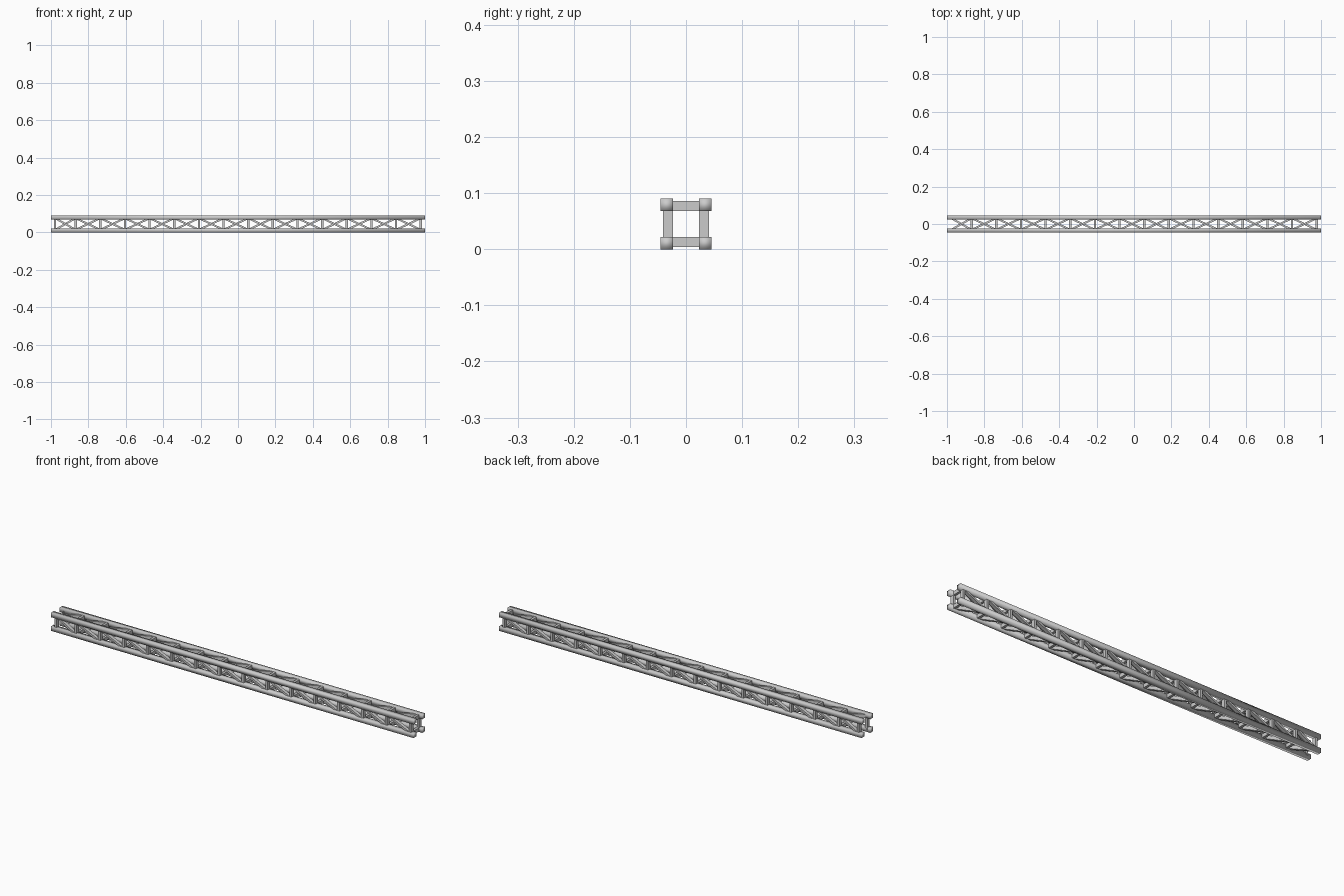
import bpy
from mathutils import Vector, Matrix

if "Cube" in bpy.data.objects:
    bpy.data.objects.remove(bpy.data.objects["Cube"])

ZC = 0.045       # centre height of the truss
CH = 0.022       # chord thickness
OFF = 0.034      # chord centre offset
FACE = 0.032     # lacing centre offset
STEP = 0.1318    # bay length
FIRST = -0.868   # first full post position


def beam_faces(verts, faces, p, q, normal, thick, depth):
    """Append a square bar from p to q, its depth measured along normal."""
    p, q, n = Vector(p), Vector(q), Vector(normal)
    side = (q - p).normalized().cross(n).normalized()
    b = len(verts)
    for end in (p, q):
        for s, t in ((-1, -1), (1, -1), (1, 1), (-1, 1)):
            verts.append(end + side * s * thick / 2 + n * t * depth / 2)
    faces += [(b + 3, b + 2, b + 1, b), (b + 4, b + 5, b + 6, b + 7)]
    for i in range(4):
        j = (i + 1) % 4
        faces.append((b + i, b + j, b + 4 + j, b + 4 + i))


def make(name, bars, smooth=False):
    verts, faces = [], []
    for bar in bars:
        beam_faces(verts, faces, *bar)
    me = bpy.data.meshes.new(name)
    me.from_pydata(verts, [], faces)
    me.update()
    if smooth:
        for poly in me.polygons:
            poly.use_smooth = True
    ob = bpy.data.objects.new(name, me)
    bpy.context.collection.objects.link(ob)
    return ob


# four long corner chords
for sy, a in ((-1, "front"), (1, "back")):
    for sz, b in ((-1, "lower"), (1, "upper")):
        y, z = sy * OFF, ZC + sz * OFF
        make(f"{a}_{b}_chord",
             [((-1, y, z), (1, y, z), (0, 0, 1), CH, CH)], smooth=True)

# lacing: posts and diagonals on each of the four faces
for name, sign, vertical in (("front", -1, True), ("back", 1, True),
                             ("bottom", -1, False), ("top", 1, False)):
    normal = (0, 1, 0) if vertical else (0, 0, 1)

    def pt(x, u):
        return (x, sign * FACE, ZC + u) if vertical else (x, u, ZC + sign * FACE)

    posts, diagonals = [], []
    for k in range(15):
        x1 = FIRST + k * STEP
        x0 = max(x1 - STEP, -0.978)
        posts.append((pt(x1, -OFF), pt(x1, OFF), normal, 0.012, 0.018))
        diagonals.append((pt(x0 + 0.006, -sign * 0.028), pt(x1 - 0.006, sign * 0.028),
                          normal, 0.010, 0.017))
    # closing post at the left end of the upright faces
    if vertical:
        posts.append((pt(-0.978, -OFF), pt(-0.978, OFF), normal, 0.012, 0.018))
    make(f"{name}_posts", posts)
    make(f"{name}_diagonals", diagonals)
